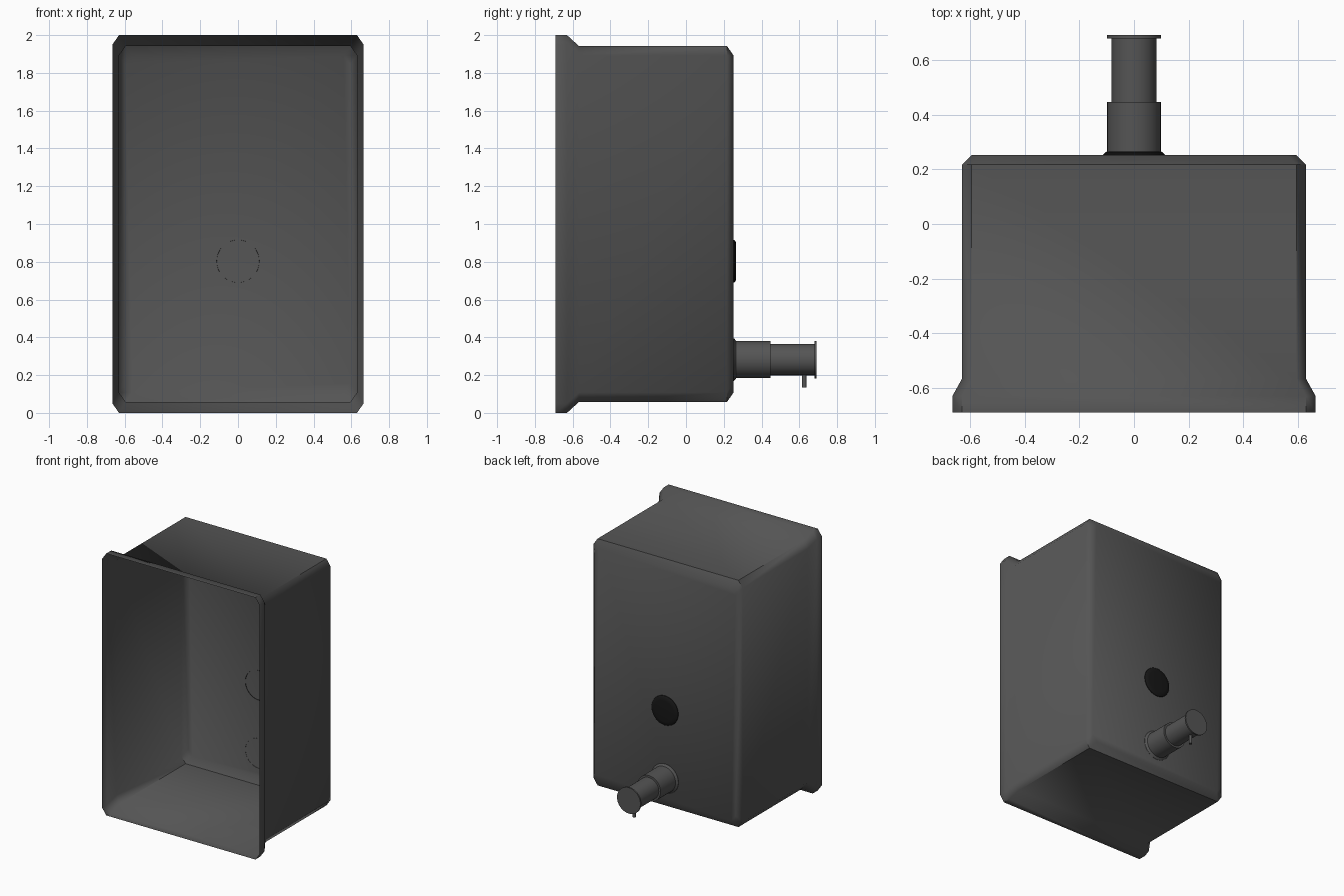
import bpy, bmesh, math
from mathutils import Matrix

if "Cube" in bpy.data.objects:
    bpy.data.objects.remove(bpy.data.objects["Cube"])


def material(name, value):
    m = bpy.data.materials.new(name)
    m.diffuse_color = (value, value, value, 1)
    m.use_nodes = True
    m.node_tree.nodes["Principled BSDF"].inputs["Base Color"].default_value = m.diffuse_color
    return m


dark = material("dark_grey", 0.09)
black = material("black", 0.008)


def finish(name, bm, mat, angle):
    me = bpy.data.meshes.new(name)
    bm.to_mesh(me)
    bm.free()
    ob = bpy.data.objects.new(name, me)
    bpy.context.collection.objects.link(ob)
    me.materials.append(mat)
    bpy.ops.object.select_all(action='DESELECT')
    ob.select_set(True)
    bpy.context.view_layer.objects.active = ob
    bpy.ops.object.shade_smooth_by_angle(angle=math.radians(angle))
    return ob


def loft(bm, rings, cap_start=False, cap_end=True):
    loops = [[bm.verts.new(p) for p in r] for r in rings]
    n = len(loops[0])
    for a, b in zip(loops, loops[1:]):
        for i in range(n):
            j = (i + 1) % n
            bm.faces.new((a[i], a[j], b[j], b[i]))
    if cap_start:
        bm.faces.new(loops[0])
    if cap_end:
        bm.faces.new(loops[-1])
    bmesh.ops.recalc_face_normals(bm, faces=bm.faces)


def chamfered_rect(y, hx, hz, cx=0.035, cz=0.05):
    pts = [(hx, hz - cz), (hx - cx, hz), (cx - hx, hz), (-hx, hz - cz),
           (-hx, cz - hz), (cx - hx, -hz), (hx - cx, -hz), (hx, cz - hz)]
    return [(x, y, 1 + z) for x, z in pts]


def lathe(name, profile, z, mat, segs=48):
    """Turn (radius, y) points around a y-parallel axis at height z."""
    bm = bmesh.new()
    rings = [[(r * math.cos(2 * math.pi * i / segs), y,
               z + r * math.sin(2 * math.pi * i / segs)) for i in range(segs)]
             for r, y in profile]
    loft(bm, rings)
    return finish(name, bm, mat, 35)


# Open-backed housing with flared mounting flange and chamfered far rim
bm = bmesh.new()
loft(bm, [chamfered_rect(-0.69, 0.665, 1.0),
          chamfered_rect(-0.63, 0.665, 1.0),
          chamfered_rect(-0.567, 0.63, 0.942),
          chamfered_rect(0.217, 0.63, 0.942),
          chamfered_rect(0.252, 0.595, 0.892)])
finish("housing", bm, dark, 50)

# Round sight window
lathe("sight_window", [(0.113, 0.249), (0.112, 0.256), (0.104, 0.263), (0.08, 0.266)],
      0.803, black)

# Stepped push valve with flared collar and end cap
lathe("valve", [(0.113, 0.25), (0.113, 0.254), (0.098, 0.266), (0.098, 0.447),
                (0.083, 0.447), (0.083, 0.68), (0.099, 0.68), (0.099, 0.691)],
      0.282, dark)

# Outlet nozzle under the valve
bm = bmesh.new()
bmesh.ops.create_cone(bm, cap_ends=True, segments=20, radius1=0.012, radius2=0.012,
                      depth=0.085, matrix=Matrix.Translation((0, 0.626, 0.176)))
finish("nozzle", bm, dark, 35)
